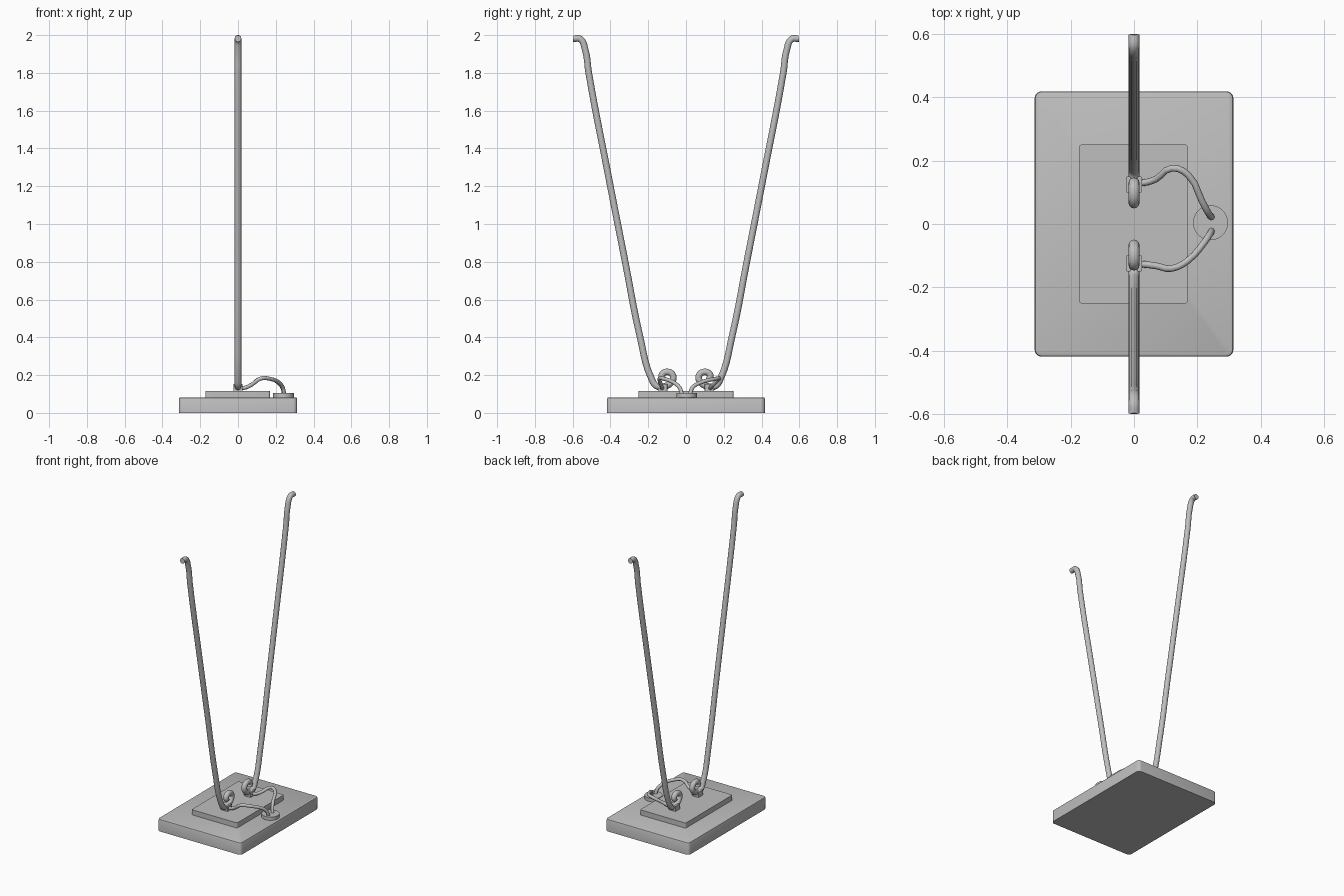
import bpy
import bmesh

cube = bpy.data.objects.get("Cube")
if cube:
    bpy.data.objects.remove(cube, do_unlink=True)

grey = bpy.data.materials.new("plain_grey")
grey.use_nodes = True
grey.diffuse_color = (0.52, 0.52, 0.52, 1)
grey.node_tree.nodes["Principled BSDF"].inputs["Base Color"].default_value = grey.diffuse_color


def activate(obj):
    bpy.ops.object.select_all(action="DESELECT")
    obj.select_set(True)
    bpy.context.view_layer.objects.active = obj


def finish(obj, name):
    obj.name = name
    obj.data.materials.clear()
    obj.data.materials.append(grey)
    activate(obj)
    bpy.ops.object.shade_smooth_by_angle(angle=0.7)


def slab(name, center, size, corner, rim):
    """Box with rounded upright corners and a softened top rim."""
    bpy.ops.mesh.primitive_cube_add(size=1, location=center)
    obj = bpy.context.object
    obj.scale = size
    bpy.ops.object.transform_apply(location=False, rotation=False, scale=True)
    bm = bmesh.new()
    bm.from_mesh(obj.data)
    upright = [e for e in bm.edges if abs(e.verts[0].co.z - e.verts[1].co.z) > 0.001]
    bmesh.ops.bevel(bm, geom=upright, offset=corner, segments=4, profile=0.5, affect="EDGES")
    if rim:
        top = max(bm.faces, key=lambda f: f.calc_center_median().z)
        bmesh.ops.bevel(bm, geom=list(top.edges), offset=rim, segments=2, profile=0.5, affect="EDGES")
    bm.to_mesh(obj.data)
    bm.free()
    finish(obj, name)


def tube(name, points, radius, steps):
    """Round bar swept along a smooth path."""
    curve = bpy.data.curves.new(name, "CURVE")
    curve.dimensions = "3D"
    curve.bevel_depth = radius
    curve.bevel_resolution = 4
    curve.resolution_u = steps
    curve.use_fill_caps = True
    spline = curve.splines.new("BEZIER")
    spline.bezier_points.add(len(points) - 1)
    for knot, co in zip(spline.bezier_points, points):
        knot.co = co
        knot.handle_left_type = knot.handle_right_type = "AUTO"
    obj = bpy.data.objects.new(name, curve)
    bpy.context.collection.objects.link(obj)
    activate(obj)
    bpy.ops.object.convert(target="MESH")
    finish(bpy.context.object, name)


# Base, mounting plate and cable disc
slab("base", (0, 0, 0.041), (0.626, 0.836, 0.082), 0.022, 0.008)
slab("mounting_plate", (-0.002, 0, 0.098), (0.342, 0.502, 0.038), 0.01, 0)
bpy.ops.mesh.primitive_cylinder_add(vertices=48, radius=0.055, depth=0.027, location=(0.241, 0.004, 0.091))
finish(bpy.context.object, "cable_disc")

# Rod path in the y-z plane: hooked tip, long shaft, foot and curl
rod = [(0.597, 1.981), (0.56, 1.979), (0.533, 1.92), (0.515, 1.80), (0.41, 1.25),
       (0.322, 0.80), (0.245, 0.41), (0.182, 0.18), (0.155, 0.142), (0.112, 0.141),
       (0.076, 0.164), (0.068, 0.195), (0.098, 0.217), (0.128, 0.2), (0.122, 0.178)]

# Cable paths differ slightly on each side
back_cable = [(0, 0.13, 0.135), (0.03, 0.13, 0.132), (0.07, 0.142, 0.148), (0.12, 0.176, 0.182),
              (0.17, 0.155, 0.18), (0.215, 0.07, 0.158), (0.235, 0.033, 0.132), (0.244, 0.022, 0.1)]
front_cable = [(0, -0.125, 0.135), (0.03, -0.127, 0.132), (0.07, -0.132, 0.148), (0.12, -0.14, 0.182),
               (0.17, -0.115, 0.18), (0.22, -0.06, 0.158), (0.238, -0.033, 0.132), (0.244, -0.022, 0.1)]

for side, s, cable in (("back", 1, back_cable), ("front", -1, front_cable)):
    tube(side + "_rod", [(0, s * y, z) for y, z in rod], 0.0175, 5)
    tube(side + "_cable", cable, 0.0105, 3)
    slab(side + "_clamp", (0, s * 0.124, 0.134), (0.05, 0.05, 0.036), 0.003, 0)
